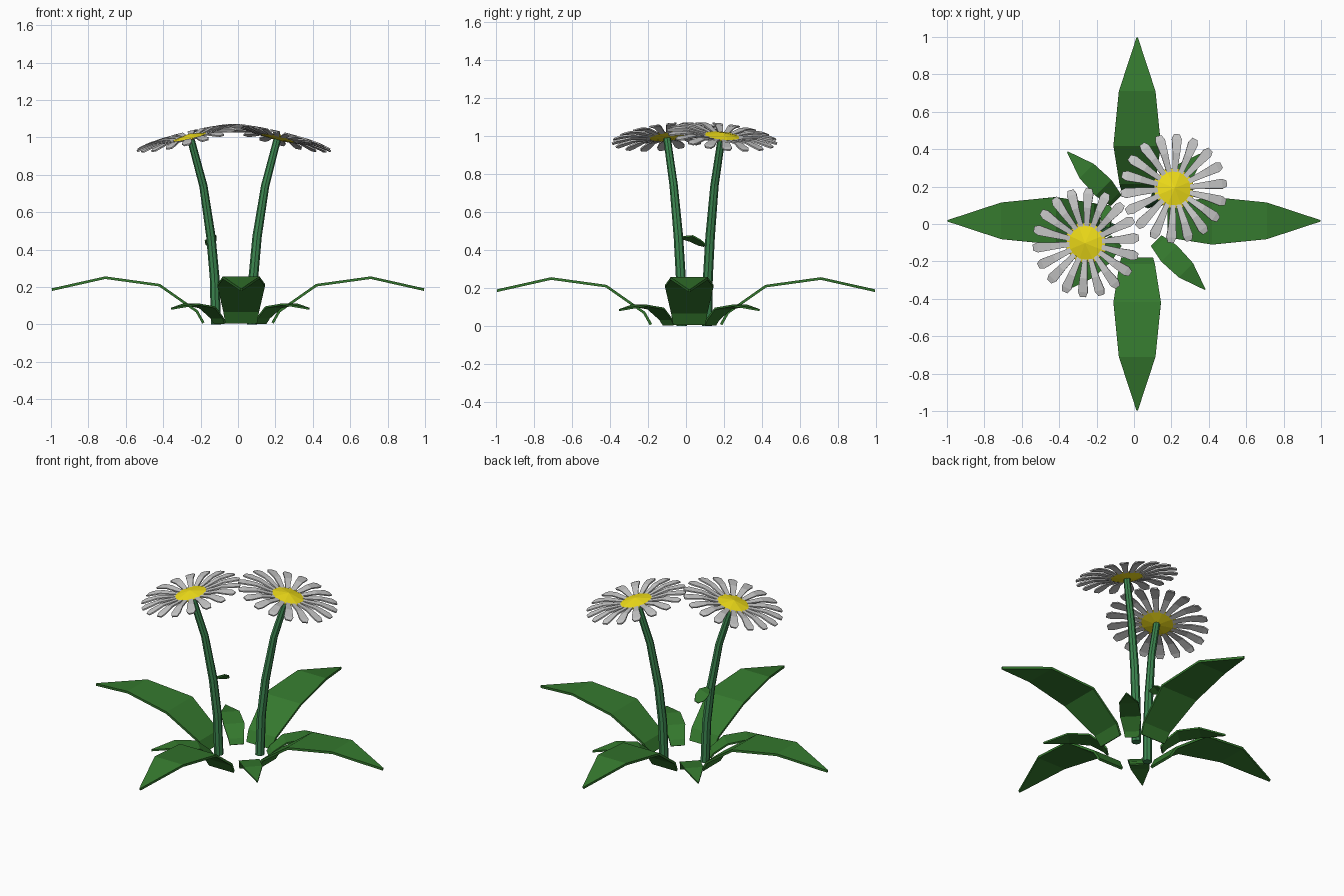
import bpy, bmesh, math
from mathutils import Vector, Matrix

if "Cube" in bpy.data.objects:
    bpy.data.objects.remove(bpy.data.objects["Cube"])


def material(name, rgb):
    m = bpy.data.materials.new(name)
    m.diffuse_color = (*rgb, 1)
    m.use_nodes = True
    m.node_tree.nodes["Principled BSDF"].inputs["Base Color"].default_value = m.diffuse_color
    return m


LEAF = material("leaf_green", (0.035, 0.19, 0.027))
STEM = material("stem_green", (0.045, 0.24, 0.08))
WHITE = material("petal_white", (0.85, 0.85, 0.85))
YELLOW = material("disc_yellow", (0.9, 0.75, 0.01))


def finish(bm, name, mat, thickness=0):
    bmesh.ops.recalc_face_normals(bm, faces=bm.faces)
    me = bpy.data.meshes.new(name)
    bm.to_mesh(me)
    bm.free()
    me.materials.append(mat)
    ob = bpy.data.objects.new(name, me)
    bpy.context.collection.objects.link(ob)
    if thickness:
        mod = ob.modifiers.new("thickness", 'SOLIDIFY')
        mod.thickness = thickness
        mod.offset = 0
    return ob


def ribbon(bm, rows, mat):
    # rows of (distance, half width, height) along local +x
    prev = None
    for r, w, z in rows:
        cur = [bm.verts.new(mat @ Vector((r, s * w, z))) for s in (-1, 1)]
        if prev:
            bm.faces.new((prev[0], cur[0], cur[1], prev[1]))
        prev = cur


def tube(name, points, radii, mat, sides=8):
    bm = bmesh.new()
    rings = []
    for i, p in enumerate(points):
        a, b = Vector(points[max(i - 1, 0)]), Vector(points[min(i + 1, len(points) - 1)])
        d = Vector((0, 0, 1)) if i == 0 else (b - a).normalized()
        q = Vector((0, 0, 1)).rotation_difference(d)
        rings.append([bm.verts.new(Vector(p) + q @ Vector((
            radii[i] * math.cos(2 * math.pi * k / sides),
            radii[i] * math.sin(2 * math.pi * k / sides), 0))) for k in range(sides)])
    for lo, hi in zip(rings, rings[1:]):
        for k in range(sides):
            n = (k + 1) % sides
            bm.faces.new((lo[k], lo[n], hi[n], hi[k]))
    bm.faces.new(rings[0])
    bm.faces.new(rings[-1])
    return finish(bm, name, mat)


# Large leaves along the axes
big = [(0.185, 0.085, 0.008), (0.22, 0.095, 0.07), (0.42, 0.127, 0.21),
       (0.71, 0.098, 0.25), (0.995, 0.004, 0.186)]
for i, (ox, oy) in enumerate([(0, 0.017), (0.017, 0), (0, 0.017), (0.017, 0)]):
    bm = bmesh.new()
    ribbon(bm, big, Matrix.Translation((ox, oy, 0)) @ Matrix.Rotation(i * math.pi / 2, 4, 'Z'))
    finish(bm, f"large_leaf_{i + 1}", LEAF, 0.014)

# Small leaves on the diagonals
small = [(0.155, 0.04, 0.006), (0.175, 0.045, 0.035), (0.25, 0.06, 0.092),
         (0.375, 0.054, 0.108), (0.52, 0.003, 0.084)]
for i in range(4):
    bm = bmesh.new()
    ribbon(bm, small, Matrix.Translation((0.012, 0.018, 0))
           @ Matrix.Rotation((i + 0.5) * math.pi / 2, 4, 'Z'))
    finish(bm, f"small_leaf_{i + 1}", LEAF, 0.01)

# Stems
radii = [0.027, 0.026, 0.025, 0.022, 0.02]
tube("stem_1", [(-0.118, -0.022, 0), (-0.125, -0.027, 0.25), (-0.145, -0.04, 0.47),
                (-0.185, -0.065, 0.74), (-0.252, -0.1, 0.99)], radii, STEM)
tube("stem_2", [(0.075, 0.11, 0), (0.082, 0.115, 0.25), (0.102, 0.127, 0.47),
                (0.145, 0.15, 0.74), (0.21, 0.187, 0.99)], radii, STEM)

# Leaflet on the first stem
bm = bmesh.new()
tilt = (Matrix.Translation((-0.14, -0.02, 0.465)) @ Matrix.Rotation(math.radians(100), 4, 'Z')
        @ Matrix.Rotation(math.radians(-25), 4, 'X'))
ribbon(bm, [(0, 0.012, 0), (0.05, 0.034, -0.005), (0.09, 0.032, -0.028), (0.118, 0.012, -0.045)], tilt)
finish(bm, "stem_leaflet", LEAF, 0.008)

# Flower heads: a ring of petals around a low faceted disc
petal = [(0.09, 0.013, 0), (0.19, 0.02, 0.012), (0.265, 0.027, 0.004), (0.292, 0.016, -0.003)]
COUNT = 18
heads = [((-0.257, -0.1, 0.998), (-0.235, -0.11, 1)), ((0.213, 0.19, 0.998), (0.235, 0.11, 1))]
for i, (centre, normal) in enumerate(heads):
    frame = (Matrix.Translation(centre)
             @ Vector((0, 0, 1)).rotation_difference(Vector(normal)).to_matrix().to_4x4())
    bm = bmesh.new()
    for k in range(COUNT):
        ribbon(bm, petal, frame @ Matrix.Rotation(2 * math.pi * (k + 0.3) / COUNT, 4, 'Z'))
    finish(bm, f"petals_{i + 1}", WHITE, 0.008)

    bm = bmesh.new()
    rim = [bm.verts.new(frame @ Vector((0.115 * math.cos(math.pi * (k + 0.5) / 4),
                                        0.115 * math.sin(math.pi * (k + 0.5) / 4), 0)))
           for k in range(8)]
    for h in (0.022, -0.015):
        tip = bm.verts.new(frame @ Vector((0, 0, h)))
        for k in range(8):
            bm.faces.new((rim[k], rim[(k + 1) % 8], tip))
    finish(bm, f"flower_disc_{i + 1}", YELLOW)
